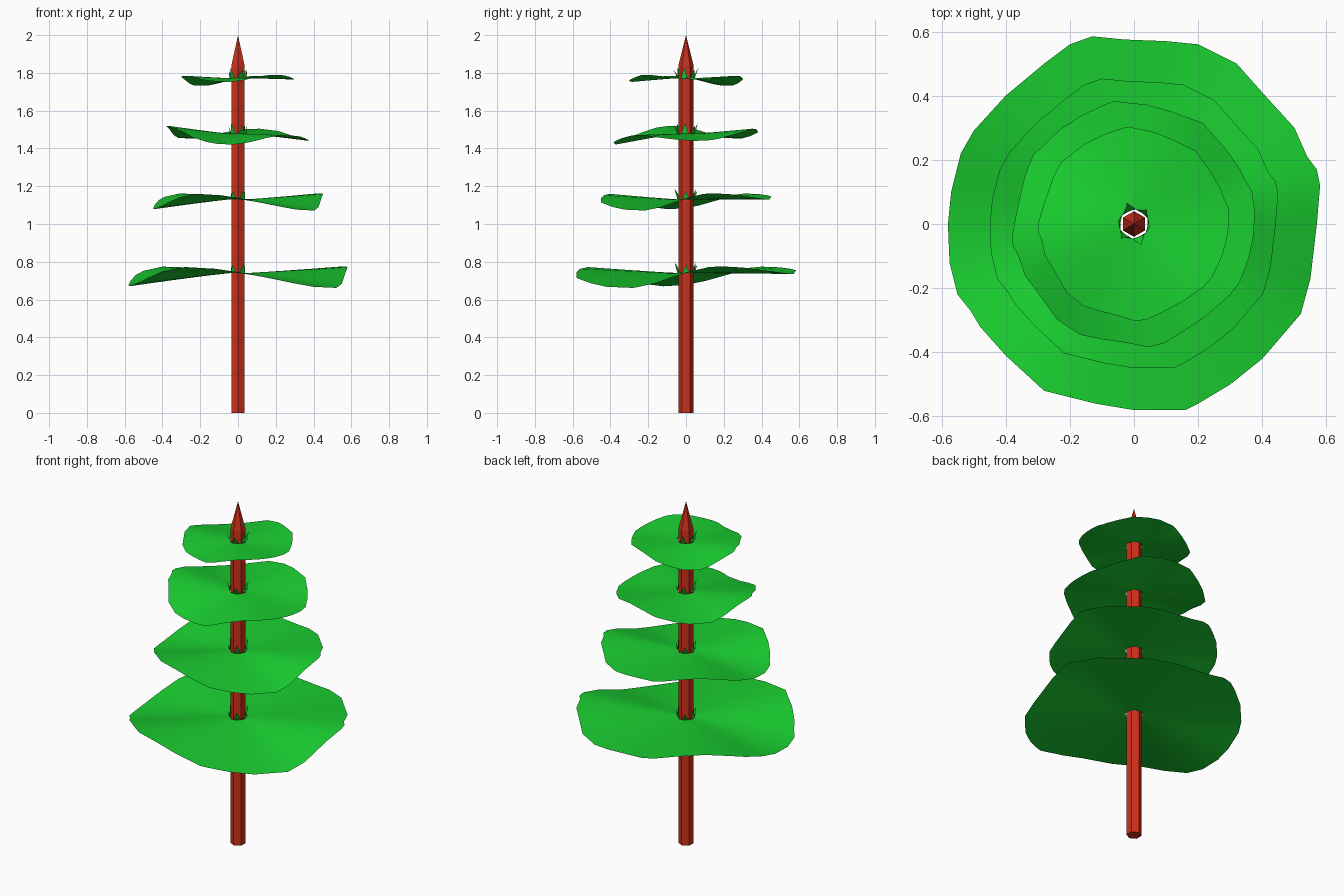
import bpy, bmesh, math
from mathutils import Vector

if "Cube" in bpy.data.objects:
    bpy.data.objects.remove(bpy.data.objects["Cube"])


def material(name, color):
    m = bpy.data.materials.new(name)
    m.diffuse_color = color
    m.use_nodes = True
    m.node_tree.nodes["Principled BSDF"].inputs["Base Color"].default_value = m.diffuse_color
    return m


RED = material("bark", (0.62, 0.03, 0.01, 1))
GREEN = material("foliage", (0.01, 0.62, 0.03, 1))


def finish(bm, name, mat):
    me = bpy.data.meshes.new(name)
    bm.to_mesh(me)
    bm.free()
    me.materials.append(mat)
    ob = bpy.data.objects.new(name, me)
    bpy.context.collection.objects.link(ob)
    return ob


# Trunk: hexagonal pole with a pointed tip
bm = bmesh.new()
rings = []
for z in (0, 1.84):
    rings.append([bm.verts.new((0.04 * math.cos(math.radians(30 + 60 * i)),
                                0.04 * math.sin(math.radians(30 + 60 * i)), z)) for i in range(6)])
tip = bm.verts.new((0, 0, 2.0))
bm.faces.new(rings[0][::-1])
for i in range(6):
    j = (i + 1) % 6
    bm.faces.new((rings[0][i], rings[0][j], rings[1][j], rings[1][i]))
    bm.faces.new((rings[1][i], rings[1][j], tip))
finish(bm, "trunk", RED)

# Ragged outline shared by all foliage tiers, counter-clockwise
OUTLINE = [(.57, 0), (.58, .12), (.57, .17), (.54, .21), (.5, .3), (.4, .41), (.32, .5), (.2, .56),
           (.1, .57), (-.03, .575), (-.13, .585), (-.2, .56), (-.28, .5), (-.4, .4), (-.5, .29),
           (-.54, .22), (-.57, .1), (-.58, 0), (-.575, -.12), (-.55, -.22), (-.51, -.27),
           (-.48, -.32), (-.4, -.41), (-.28, -.52), (-.12, -.56), (0, -.58), (.16, -.58),
           (.2, -.56), (.3, -.5), (.4, -.42), (.52, -.28), (.55, -.17)]
HOLE = 0.046


def rim_height(keys, a):
    # Smooth wave through the (angle, height) keys
    ring = [(keys[-1][0] - 360, keys[-1][1])] + keys + [(keys[0][0] + 360, keys[0][1])]
    for (a0, z0), (a1, z1) in zip(ring, ring[1:]):
        if a0 <= a <= a1:
            t = (1 - math.cos(math.pi * (a - a0) / (a1 - a0))) / 2
            return z0 + (z1 - z0) * t
    return ring[0][1]


def foliage(name, scale, turn, hub, keys):
    bm = bmesh.new()
    steps = (0, 0.2, 0.4, 0.6, 0.8, 1)
    grid = []
    for x, y in OUTLINE:
        a = (math.degrees(math.atan2(y, x)) + turn) % 360
        r1 = math.hypot(x, y) * scale
        dz = rim_height(keys, a) - hub
        d = Vector((math.cos(math.radians(a)), math.sin(math.radians(a)), 0))
        grid.append([bm.verts.new(d * (HOLE + (r1 - HOLE) * t) + Vector((0, 0, hub + dz * t ** 1.1)))
                     for t in steps])
    n = len(grid)
    for i in range(n):
        p, q = grid[i], grid[(i + 1) % n]
        for k in range(len(steps) - 1):
            bm.faces.new((p[k], p[k + 1], q[k + 1], q[k])).smooth = True
    # Upright leaf spikes around the trunk hole
    for i in range(6):
        a = math.radians(60 * i + turn)
        pts = [(HOLE, a - 0.42, hub), (HOLE, a + 0.42, hub),
               (0.05 + 0.01 * (i % 3), a, hub + 0.045 + 0.012 * (i % 2))]
        bm.faces.new([bm.verts.new((r * math.cos(b), r * math.sin(b), z)) for r, b, z in pts])
    finish(bm, name, GREEN)


low = [(17, .775), (75, .735), (132, .775), (190, .67), (242, .772), (328, .66)]
foliage("foliage_bottom", 1.0, 0, .74, low)
foliage("foliage_lower", .775, 0, 1.13, [(a, 1.13 + (z - .735) * .8) for a, z in low])
foliage("foliage_upper", .645, 174, 1.478,
        [(10, 1.44), (75, 1.505), (137, 1.45), (190, 1.52), (262, 1.42), (312, 1.47)])
foliage("foliage_top", .505, 168, 1.772,
        [(10, 1.765), (70, 1.785), (132, 1.73), (195, 1.785), (257, 1.752), (312, 1.79)])
